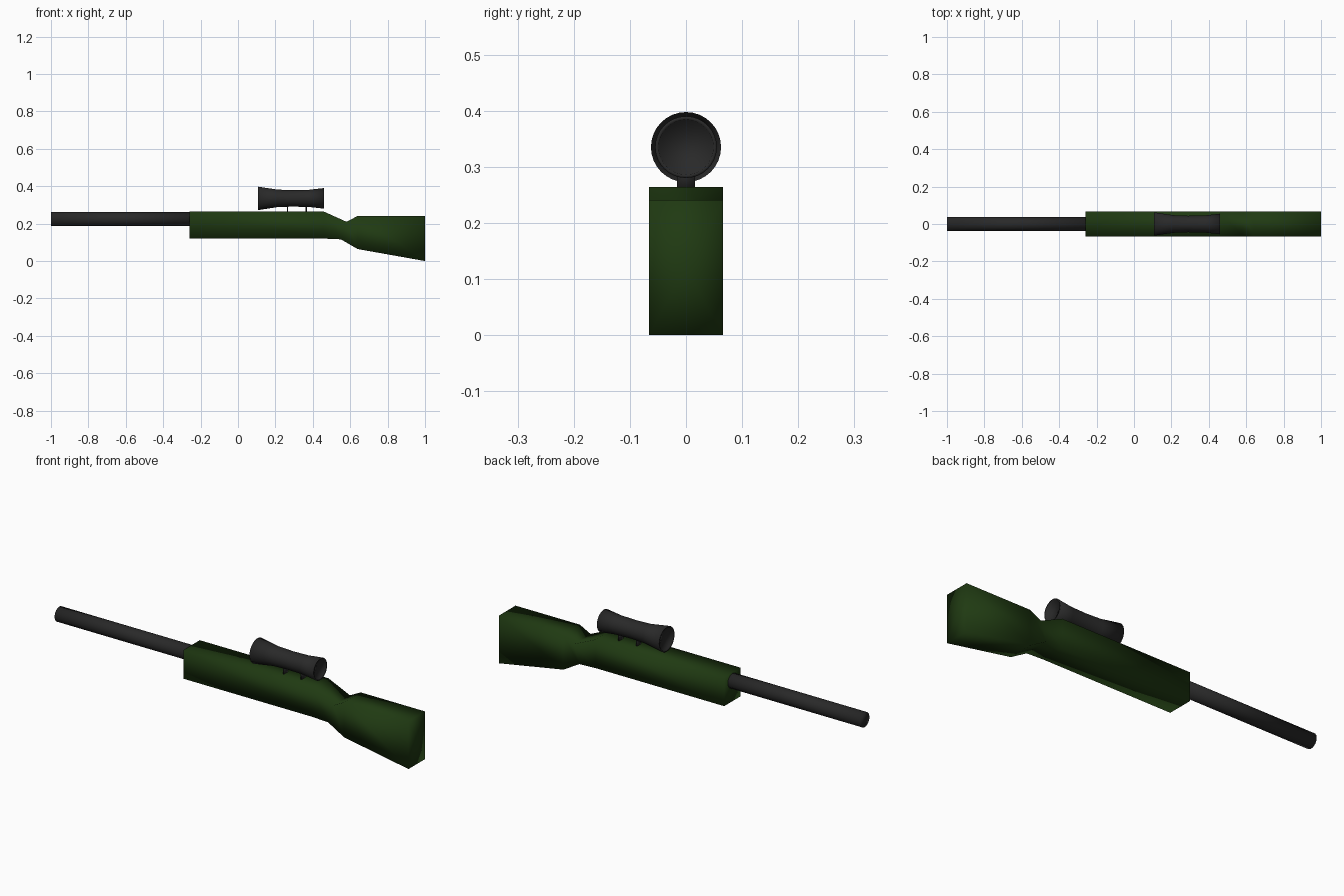
import bpy, bmesh, math

if "Cube" in bpy.data.objects:
    bpy.data.objects.remove(bpy.data.objects["Cube"])

def material(name, rgb):
    m = bpy.data.materials.new(name)
    m.diffuse_color = (*rgb, 1)
    m.use_nodes = True
    m.node_tree.nodes["Principled BSDF"].inputs["Base Color"].default_value = m.diffuse_color
    return m

green = material("dark_green", (0.014, 0.042, 0.006))
black = material("gunmetal", (0.022, 0.022, 0.022))

def loft(name, rings, mat, poke=False):
    """Skin matching rings of points and cap both ends."""
    bm = bmesh.new()
    loops = [[bm.verts.new(p) for p in ring] for ring in rings]
    n = len(loops[0])
    for a, b in zip(loops, loops[1:]):
        for i in range(n):
            j = (i + 1) % n
            bm.faces.new((a[i], a[j], b[j], b[i]))
    caps = [bm.faces.new(loops[0]), bm.faces.new(loops[-1])]
    if poke:
        bmesh.ops.poke(bm, faces=caps)
    bmesh.ops.recalc_face_normals(bm, faces=bm.faces[:])
    for f in bm.faces:
        f.smooth = True
    me = bpy.data.meshes.new(name)
    bm.to_mesh(me)
    bm.free()
    me.materials.append(mat)
    ob = bpy.data.objects.new(name, me)
    bpy.context.collection.objects.link(ob)
    return ob

def tube(name, profile, z, mat, sides=32):
    """Turned part along x from (x, radius) pairs."""
    angles = [2 * math.pi * i / sides for i in range(sides)]
    return loft(name, [[(x, r * math.cos(a), z + r * math.sin(a)) for a in angles]
                       for x, r in profile], mat)

# Stock: rectangular sections as (x bottom, z bottom, x top, z top)
W = 0.066
sections = [(-0.26, 0.12, -0.26, 0.264), (0.46, 0.12, 0.46, 0.264),
            (0.55, 0.116, 0.58, 0.21), (0.64, 0.064, 0.64, 0.241),
            (1.0, 0.0, 1.0, 0.241)]
loft("stock", [[(xb, -W, zb), (xb, W, zb), (xt, W, zt), (xt, -W, zt)]
               for xb, zb, xt, zt in sections], green, poke=True)

# Barrel, seated a little way into the stock
tube("barrel", [(-1.0, 0.037), (-0.2, 0.037)], 0.224, black)

# Scope, flared at both ends with recessed lenses
tube("scope", [(0.114, 0.055), (0.108, 0.056), (0.108, 0.0625), (0.21, 0.047),
               (0.29, 0.044), (0.38, 0.046), (0.46, 0.055), (0.46, 0.049),
               (0.455, 0.048)], 0.335, black)

# Scope mounts: thin upright plates
for i, x in enumerate((0.265, 0.365)):
    loft(f"scope_mount_{i + 1}",
         [[(x + dx, -0.016, 0.255), (x + dx, 0.016, 0.255),
           (x + dx, 0.016, 0.31), (x + dx, -0.016, 0.31)] for dx in (-0.003, 0.003)], black)
